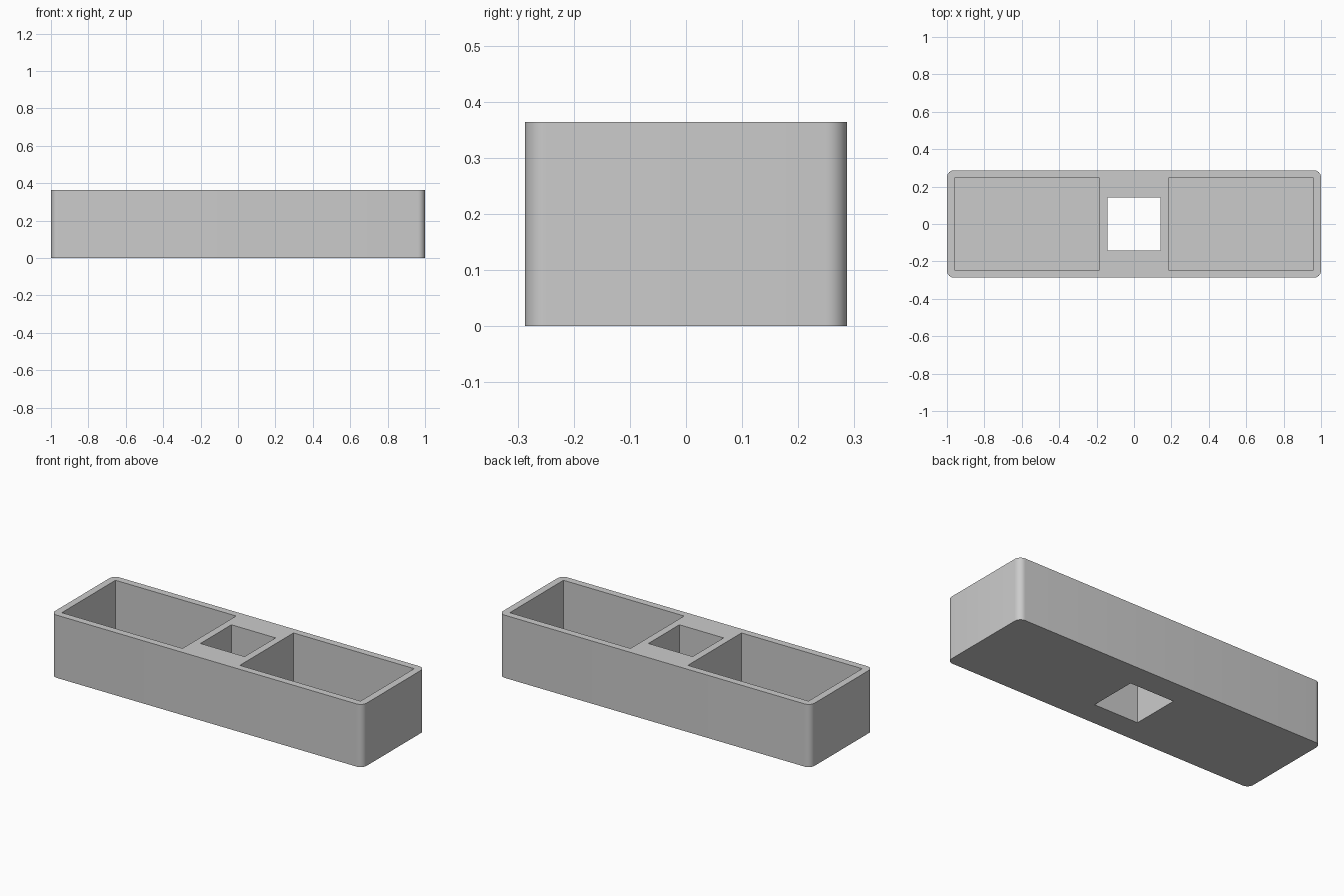
import bpy
import bmesh
import math
from mathutils import Matrix, Vector

default = bpy.data.objects.get("Cube")
if default:
    bpy.data.objects.remove(default, do_unlink=True)

HALF_X, HALF_Y, HEIGHT = 1.0, 0.287, 0.364
WALL, FLOOR, CORNER = 0.041, 0.041, 0.038
HOLE = 0.142        # half width of the square through hole
DIVIDER = 0.184     # inner end of each pocket

grey = bpy.data.materials.new("plain_grey")
grey.use_nodes = True
colour = (0.6, 0.6, 0.6, 1)
grey.diffuse_color = colour
grey.node_tree.nodes["Principled BSDF"].inputs["Base Color"].default_value = colour


def box(name, low, high, corner=0):
    """Box between two corners, with optional rounded upright edges."""
    low, high = Vector(low), Vector(high)
    bm = bmesh.new()
    bmesh.ops.create_cube(bm, size=1, matrix=Matrix.Translation((low + high) / 2)
                          @ Matrix.Diagonal((*(high - low), 1)))
    if corner:
        upright = [e for e in bm.edges
                   if abs(e.verts[0].co.z - e.verts[1].co.z) > 0.1]
        bmesh.ops.bevel(bm, geom=upright, offset=corner, segments=8,
                        profile=0.5, affect='EDGES')
    mesh = bpy.data.meshes.new(name)
    bm.to_mesh(mesh)
    bm.free()
    mesh.materials.append(grey)
    obj = bpy.data.objects.new(name, mesh)
    bpy.context.collection.objects.link(obj)
    return obj


# Outer block with rounded upright corners
tray = box("tray", (-HALF_X, -HALF_Y, 0), (HALF_X, HALF_Y, HEIGHT), CORNER)

# Central through hole and the two open pockets
above = HEIGHT + 0.1
side_y = HALF_Y - WALL
end_x = HALF_X - WALL
cutters = [
    box("hole_cutter", (-HOLE, -HOLE, -0.1), (HOLE, HOLE, above)),
    box("left_pocket_cutter", (DIVIDER, -side_y, FLOOR), (end_x, side_y, above)),
    box("right_pocket_cutter", (-end_x, -side_y, FLOOR), (-DIVIDER, side_y, above)),
]

bpy.ops.object.select_all(action='DESELECT')
bpy.context.view_layer.objects.active = tray
tray.select_set(True)
for cutter in cutters:
    cutter.hide_render = True
    cut = tray.modifiers.new(cutter.name, 'BOOLEAN')
    cut.operation = 'DIFFERENCE'
    cut.solver = 'EXACT'
    cut.object = cutter
    bpy.ops.object.modifier_apply(modifier=cut.name)
    bpy.data.objects.remove(cutter, do_unlink=True)

bpy.ops.object.shade_smooth_by_angle(angle=math.radians(30))
